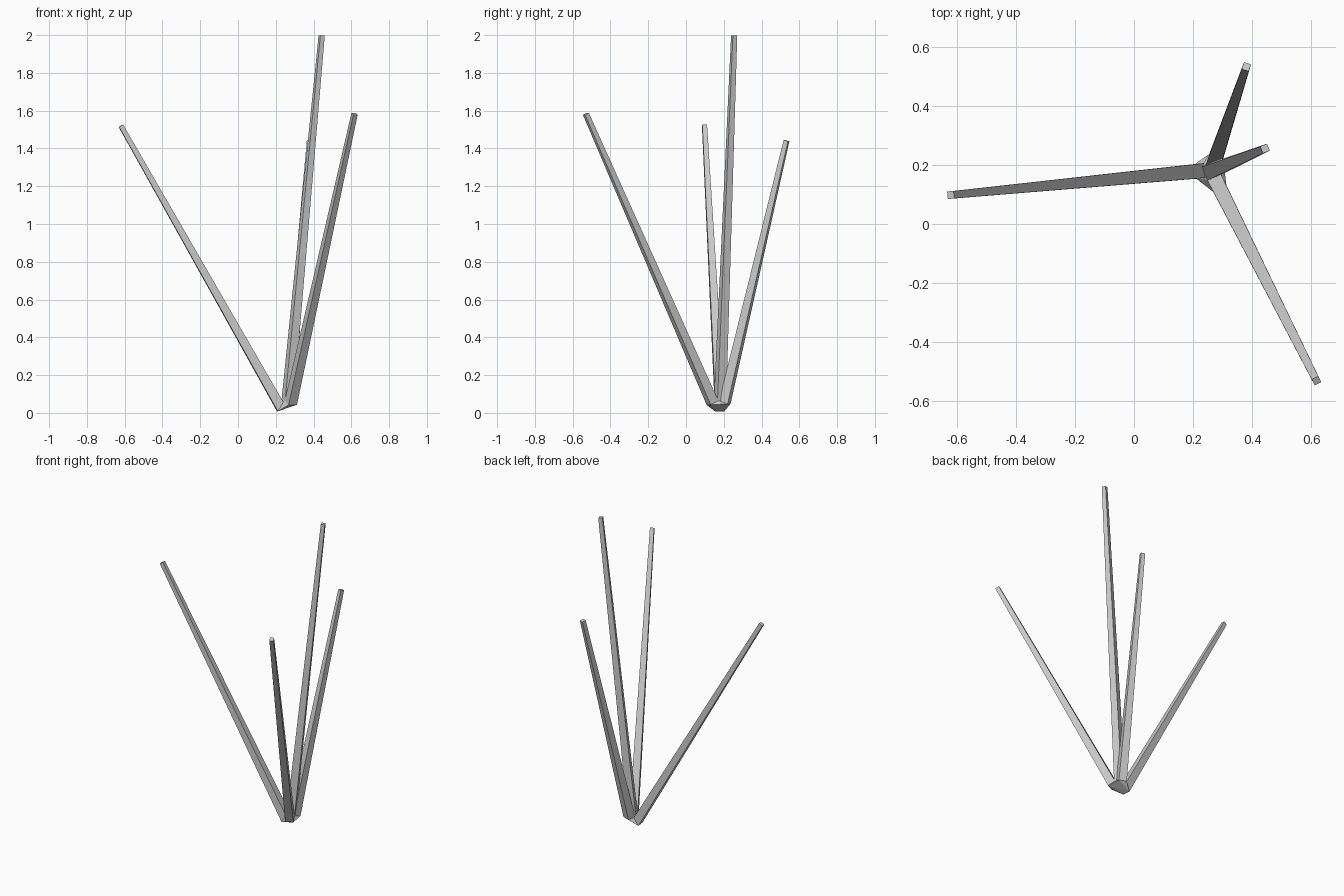
import bpy, bmesh
from mathutils import Vector

if "Cube" in bpy.data.objects:
    bpy.data.objects.remove(bpy.data.objects["Cube"])

BASE_R, TIP_R = 0.025, 0.0125   # half widths of the square section


def hull(name, points):
    """Convex solid around a set of points."""
    bm = bmesh.new()
    for p in points:
        bm.verts.new(p)
    res = bmesh.ops.convex_hull(bm, input=bm.verts)
    loose = {v for v in res["geom_interior"] + res["geom_unused"]
             if isinstance(v, bmesh.types.BMVert)}
    bmesh.ops.delete(bm, geom=list(loose), context='VERTS')
    bmesh.ops.dissolve_limit(bm, angle_limit=0.01, verts=bm.verts, edges=bm.edges)
    bmesh.ops.recalc_face_normals(bm, faces=bm.faces)
    mesh = bpy.data.meshes.new(name)
    bm.to_mesh(mesh)
    bm.free()
    obj = bpy.data.objects.new(name, mesh)
    bpy.context.collection.objects.link(obj)


def square(center, direction, r):
    """Square section across a direction, with one level pair of sides."""
    side = direction.cross(Vector((0, 0, 1))).normalized()
    up = side.cross(direction).normalized()
    return [center + side * r * a + up * r * b
            for a, b in ((-1, -1), (1, -1), (1, 1), (-1, 1))]


# Tapered struts: base centre, tip centre
struts = {
    "left_strut": ((0.23, 0.18, 0.021), (-0.62, 0.098, 1.52)),
    "tall_strut": ((0.262, 0.18, 0.055), (0.443, 0.255, 1.998)),
    "front_strut": ((0.28, 0.14, 0.054), (0.617, -0.53, 1.583)),
    "back_strut": ((0.27, 0.205, 0.054), (0.38, 0.532, 1.441)),
}

hub_points = []
for name, (base, tip) in struts.items():
    base, tip = Vector(base), Vector(tip)
    direction = (tip - base).normalized()
    foot = square(base, direction, BASE_R)
    hull(name, foot + square(tip, direction, TIP_R))
    hub_points += foot

# Faceted hub joining the strut feet
hull("hub", hub_points)
